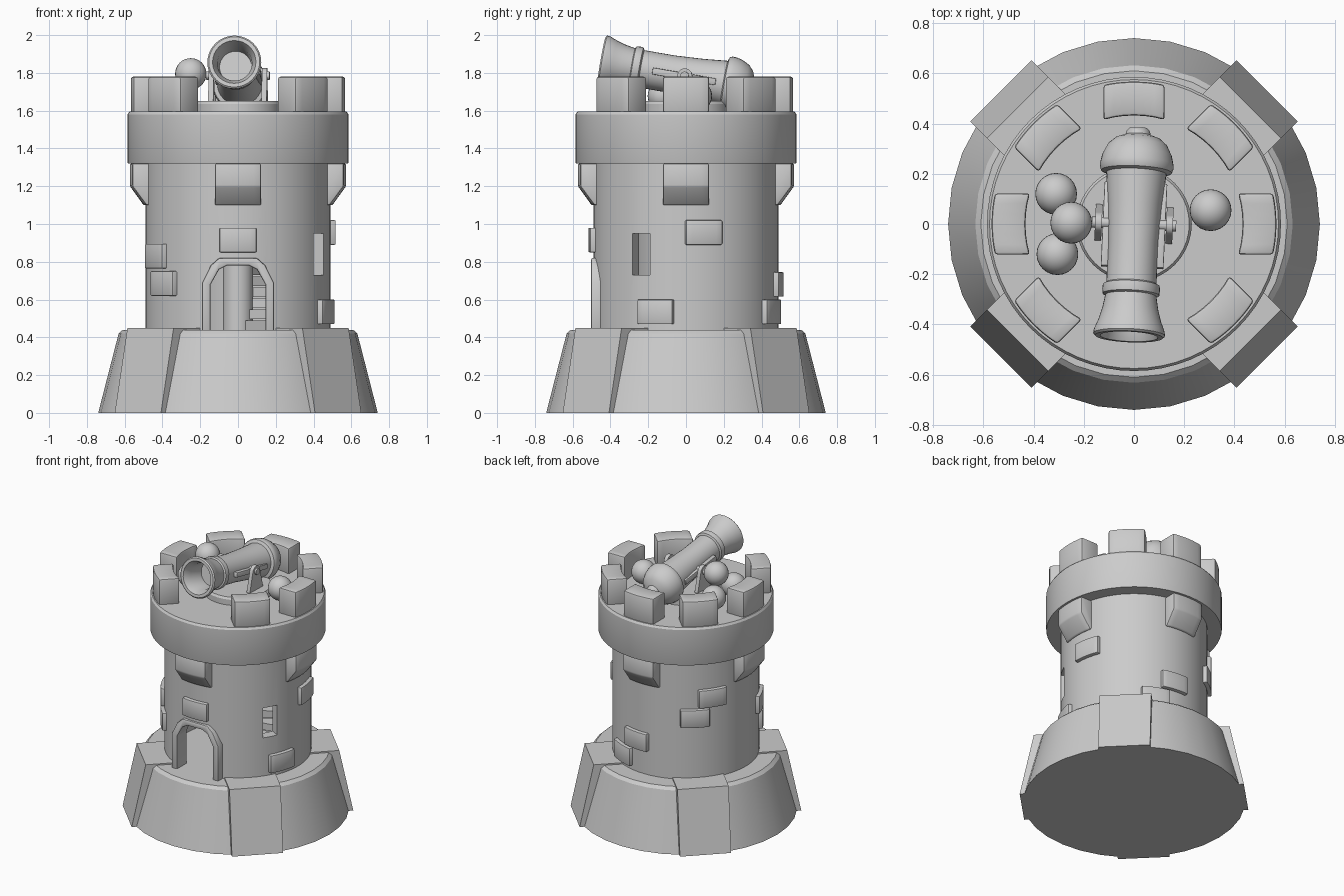
import bpy, bmesh, math
from mathutils import Matrix, Vector

if "Cube" in bpy.data.objects:
    bpy.data.objects.remove(bpy.data.objects["Cube"])

stone = bpy.data.materials.new("grey_stone")
stone.diffuse_color = (0.6, 0.6, 0.6, 1)
stone.use_nodes = True
stone.node_tree.nodes["Principled BSDF"].inputs["Base Color"].default_value = stone.diffuse_color
rad = math.radians


def finish(bm, name, bevel=0.0, matrix=None, hidden=False):
    """Turn a bmesh into a shaded object."""
    bmesh.ops.remove_doubles(bm, verts=bm.verts, dist=1e-5)
    bmesh.ops.recalc_face_normals(bm, faces=bm.faces)
    if bevel:
        edges = [e for e in bm.edges if e.is_manifold and e.calc_face_angle() > rad(35)]
        bmesh.ops.bevel(bm, geom=edges, offset=bevel, segments=2, profile=0.5, affect='EDGES')
    if matrix:
        bm.transform(matrix)
    me = bpy.data.meshes.new(name)
    bm.to_mesh(me)
    bm.free()
    me.materials.append(stone)
    me.shade_smooth()
    me.set_sharp_from_angle(angle=rad(32))
    ob = bpy.data.objects.new(name, me)
    bpy.context.collection.objects.link(ob)
    ob.hide_render = hidden
    return ob


def lathe(name, profile, sides, matrix=None, closed=False):
    """Revolve (radius, z) points about z."""
    bm = bmesh.new()
    vs = [bm.verts.new((r, 0, z)) for r, z in profile]
    pairs = list(zip(vs, vs[1:])) + ([(vs[-1], vs[0])] if closed else [])
    es = [bm.edges.new(p) for p in pairs]
    bmesh.ops.spin(bm, geom=vs + es, cent=(0, 0, 0), axis=(0, 0, 1),
                   angle=2 * math.pi, steps=sides, use_duplicate=False)
    return finish(bm, name, matrix=matrix)


def curved_block(name, az, half, profile, bevel=0.0, n=6):
    """Sweep a (radius, z) section sideways so it follows the round wall."""
    bm = bmesh.new()
    rows = []
    for i in range(n + 1):
        t = half * (2 * i / n - 1)
        rows.append([bm.verts.new((math.sqrt(r * r - t * t), t, z)) for r, z in profile])
    m = len(profile)
    for a, b in zip(rows, rows[1:]):
        for j in range(m):
            bm.faces.new((a[j], a[(j + 1) % m], b[(j + 1) % m], b[j]))
    bm.faces.new(rows[0])
    bm.faces.new(rows[-1])
    return finish(bm, name, bevel, Matrix.Rotation(rad(az), 4, 'Z'))


def prism(name, pts, axis, a, b, bevel=0.0, matrix=None, hidden=False):
    """Extrude a 2D outline from a to b along an axis ('X': pts are y,z; 'Y': x,z; 'Z': x,y)."""
    place = {'X': lambda p, d: (d, p[0], p[1]), 'Y': lambda p, d: (p[0], d, p[1]),
             'Z': lambda p, d: (p[0], p[1], d)}[axis]
    bm = bmesh.new()
    f = bm.faces.new([bm.verts.new(place(p, a)) for p in pts])
    new = bmesh.ops.extrude_face_region(bm, geom=[f])['geom']
    shift = Vector(place((0, 0), b - a))
    bmesh.ops.translate(bm, vec=shift, verts=[v for v in new if isinstance(v, bmesh.types.BMVert)])
    return finish(bm, name, bevel, matrix, hidden)


def rect(x0, x1, y0, y1):
    return [(x0, y0), (x1, y0), (x1, y1), (x0, y1)]


# Sloping base and four diagonal buttresses
lathe("base", [(0, 0), (0.74, 0), (0.632, 0.42), (0.61, 0.44), (0, 0.44)], 32)
for az in (45, 135, 225, 315):
    prism("buttress", [(0.45, 0), (0.75, 0), (0.655, 0.45), (0.45, 0.45)], 'Y', -0.173, 0.173,
          matrix=Matrix.Rotation(rad(az), 4, 'Z'))

# Hollow tower wall with a door and a slit window cut through
wall = lathe("tower_wall", [(0.42, 0.43), (0.49, 0.43), (0.49, 1.34), (0.42, 1.34)], 64, closed=True)
arch_in = [(-0.145, 0.40), (-0.145, 0.68), (-0.10, 0.76), (-0.06, 0.78),
           (0.06, 0.78), (0.10, 0.76), (0.145, 0.68), (0.145, 0.40)]
cutters = [prism("door_cutter", arch_in, 'Y', -0.7, -0.2, hidden=True),
           prism("window_cutter", rect(-0.053, 0.053, 0.73, 0.95), 'X', 0.3, 0.7,
                 matrix=Matrix.Rotation(rad(-29), 4, 'Z'), hidden=True)]
for c in cutters:
    mod = wall.modifiers.new("cut", 'BOOLEAN')
    mod.operation, mod.object, mod.solver = 'DIFFERENCE', c, 'EXACT'
bpy.context.view_layer.update()
cut = bpy.data.meshes.new_from_object(wall.evaluated_get(bpy.context.evaluated_depsgraph_get()))
wall.modifiers.clear()
wall.data = cut
cut.set_sharp_from_angle(angle=rad(32))
for c in cutters:
    bpy.data.objects.remove(c)

# Door surround
arch_out = [(-0.19, 0.43), (-0.19, 0.69), (-0.145, 0.78), (-0.10, 0.82),
            (0.10, 0.82), (0.145, 0.78), (0.19, 0.69), (0.19, 0.43)]
inner = [(x, max(z, 0.43)) for x, z in arch_in]
prism("door_frame", arch_out + inner[::-1], 'Y', -0.502, -0.42, bevel=0.008)

# Spiral stair inside
lathe("stair_column", [(0, 0.43), (0.08, 0.43), (0.08, 1.34), (0, 1.34)], 24)
for i in range(15):
    prism("stair_step", [(0.07, -0.02), (0.425, -0.085), (0.425, 0.085), (0.07, 0.02)], 'Z',
          0.44 + 0.058 * i, 0.49 + 0.058 * i, matrix=Matrix.Rotation(rad(-45 + 22 * i), 4, 'Z'))

# Corbels, parapet ring and merlons (gap at the front for the gun)
for az in (0, 90, 180, 270):
    curved_block("corbel", az, 0.122, [(0.45, 1.32), (0.572, 1.32), (0.572, 1.20),
                                       (0.50, 1.10), (0.45, 1.10)], 0.008)
lathe("parapet_ring", [(0, 1.32), (0.583, 1.32), (0.585, 1.325), (0.585, 1.58), (0.575, 1.595), (0, 1.595)], 64)
for az in (-45, 0, 45, 90, 135, 180, 225):
    curved_block("merlon", az, 0.122, [(0.432, 1.58), (0.567, 1.58), (0.567, 1.78), (0.432, 1.78)], 0.012)

# Raised bricks: azimuth, centre height
for az, z in ((-90, 0.915), (208, 0.83), (217, 0.685), (-19, 0.535), (11, 0.955),
              (67, 0.535), (83, 0.68), (132, 0.89), (146, 1.03)):
    curved_block("brick", az, 0.098, [(0.46, z - 0.065), (0.517, z - 0.065),
                                      (0.517, z + 0.065), (0.46, z + 0.065)], 0.006)

# Cannonballs
for p in ((-0.31, 0.12, 1.678), (-0.305, -0.12, 1.678), (-0.25, 0.005, 1.795), (0.305, 0.055, 1.678)):
    bm = bmesh.new()
    bmesh.ops.create_uvsphere(bm, u_segments=24, v_segments=16, radius=0.083)
    finish(bm, "cannonball", matrix=Matrix.Translation(p))

# Turntable, cheek brackets and trunnion
lathe("turntable", [(0, 1.58), (0.23, 1.58), (0.23, 1.635), (0.22, 1.65), (0, 1.65)], 40)
yaw = Matrix.Rotation(rad(-2.6), 4, 'Z')
cheek = [(-0.075, 1.64), (0.075, 1.64), (0.065, 1.68)]
cheek += [(0.04 * math.cos(rad(a)), 1.785 + 0.04 * math.sin(rad(a))) for a in range(0, 181, 30)]
cheek += [(-0.065, 1.68)]
for s in (-1, 1):
    prism("cheek_bracket", cheek, 'X', s * 0.128, s * 0.155, matrix=yaw)
lathe("trunnion", [(0, -0.168), (0.022, -0.168), (0.022, 0.168), (0, 0.168)], 16,
      matrix=yaw @ Matrix.Translation((0, 0, 1.785)) @ Matrix.Rotation(rad(90), 4, 'Y'))

# Cannon barrel: local z runs from the muzzle to the breech
tilt = rad(9.8)
gun = (Matrix.Translation((-0.02, -0.448, 1.858)) @ yaw @ Matrix.Rotation(-(math.pi / 2 + tilt), 4, 'X'))
barrel = [(0, 0.16), (0.085, 0.16), (0.092, 0.05), (0.115, 0), (0.135, 0), (0.143, 0.008), (0.141, 0.025),
          (0.125, 0.065), (0.112, 0.11), (0.102, 0.165), (0.113, 0.17), (0.115, 0.19), (0.113, 0.208),
          (0.1, 0.215), (0.1, 0.38), (0.108, 0.53), (0.12, 0.66), (0.141, 0.667), (0.146, 0.68),
          (0.146, 0.70), (0.138, 0.735), (0.118, 0.775), (0.09, 0.80), (0.05, 0.815),
          (0.047, 0.83), (0.035, 0.842), (0, 0.845)]
flip = Matrix.Rotation(math.pi, 4, 'X')
# choose the turn that sends local z backwards and down
if (gun.to_3x3() @ Vector((0, 0, 1))).y < 0:
    gun = gun @ flip
lathe("cannon_barrel", barrel, 32, matrix=gun)

# Side rails along the barrel
for s in (-1, 1):
    prism("barrel_rail", rect(s * 0.09, s * 0.125, -0.018, 0.018), 'Z', 0.28, 0.62, bevel=0.004, matrix=gun)
